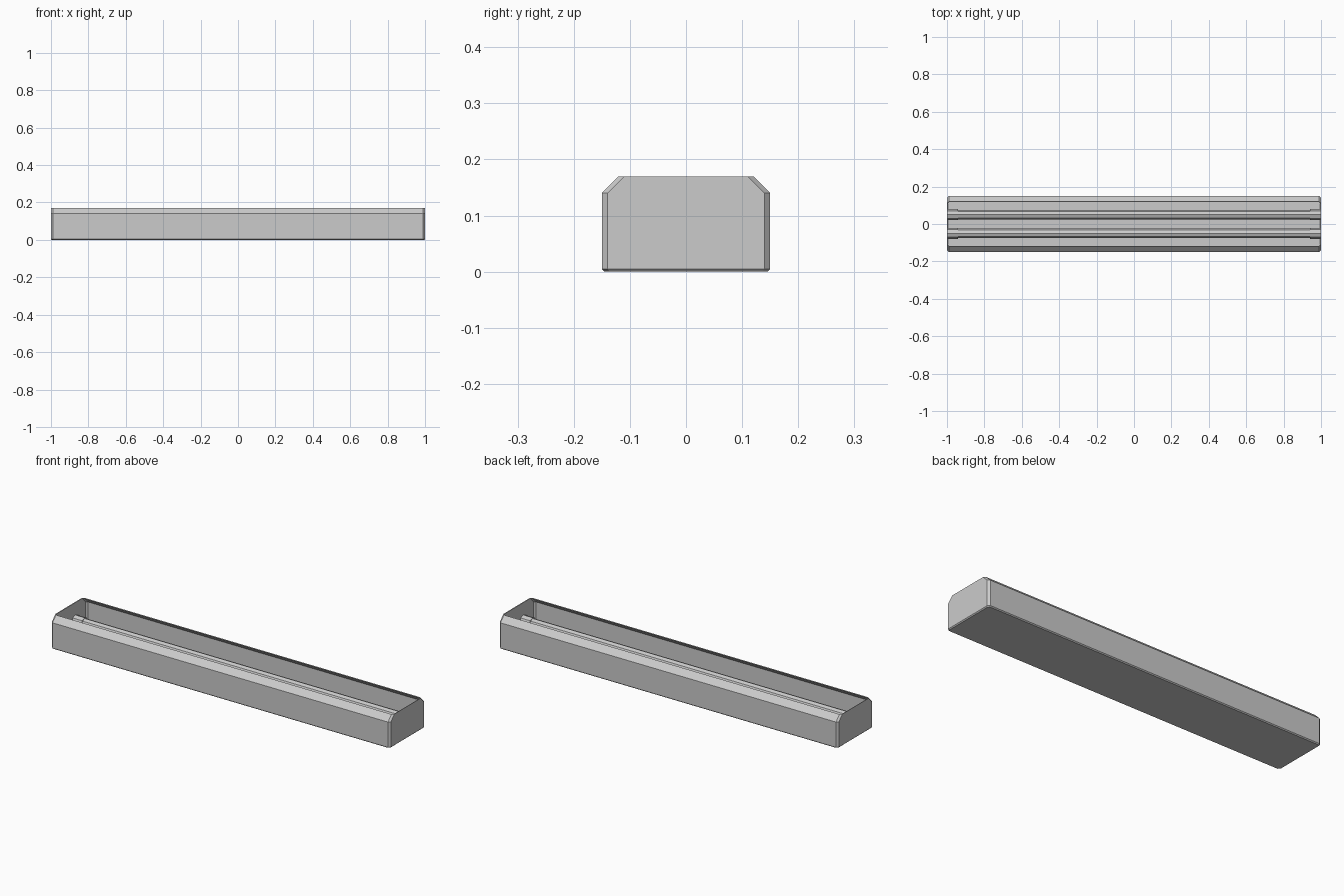
import bpy, bmesh, math

if "Cube" in bpy.data.objects:
    bpy.data.objects.remove(bpy.data.objects["Cube"])

L, W, H = 1.0, 0.15, 0.17   # half length, half width, height
C, B, E = 0.03, 0.01, 0.005  # top chamfer, corner bevel, bottom bevel


def ring(bm, inset, z, b=B):
    # rectangular loop with cut corners; inset narrows it in y only
    x, y = L, W - inset
    pts = [(x - b, -y), (x, -y + b), (x, y - b), (x - b, y),
           (-x + b, y), (-x, y - b), (-x, -y + b), (-x + b, -y)]
    return [bm.verts.new((px, py, z)) for px, py in pts]


def finish(bm, name):
    bmesh.ops.recalc_face_normals(bm, faces=bm.faces)
    me = bpy.data.meshes.new(name)
    bm.to_mesh(me)
    bm.free()
    ob = bpy.data.objects.new(name, me)
    bpy.context.collection.objects.link(ob)
    return ob


# open-topped housing with long sides leaning in at the top
bm = bmesh.new()
loops = [ring(bm, 0, E), ring(bm, 0, H - C), ring(bm, C, H)]
bottom = ring(bm, 0, 0)
for v in bottom:
    v.co.x *= (L - E) / L
    v.co.y *= (W - E) / W
loops.insert(0, bottom)
bm.faces.new(bottom)
for a, b in zip(loops, loops[1:]):
    for i in range(8):
        j = (i + 1) % 8
        bm.faces.new((a[i], a[j], b[j], b[i]))
housing = finish(bm, "housing")
mod = housing.modifiers.new("wall", 'SOLIDIFY')
mod.thickness = 0.004
mod.offset = -1


def rod(name, y, z, r, x0, x1, sides=8):
    bpy.ops.mesh.primitive_cylinder_add(
        vertices=sides, radius=r, depth=x1 - x0,
        location=((x0 + x1) / 2, y, z), rotation=(0, math.pi / 2, 0))
    bpy.context.object.name = name


# two lamp tubes held by end sockets
for s, side in ((-1, "front"), (1, "back")):
    y = s * 0.05
    rod(side + "_tube", y, 0.075, 0.025, -0.94, 0.94)
    rod(side + "_left_socket", y, 0.075, 0.029, -0.996, -0.94)
    rod(side + "_right_socket", y, 0.075, 0.029, 0.94, 0.996)
